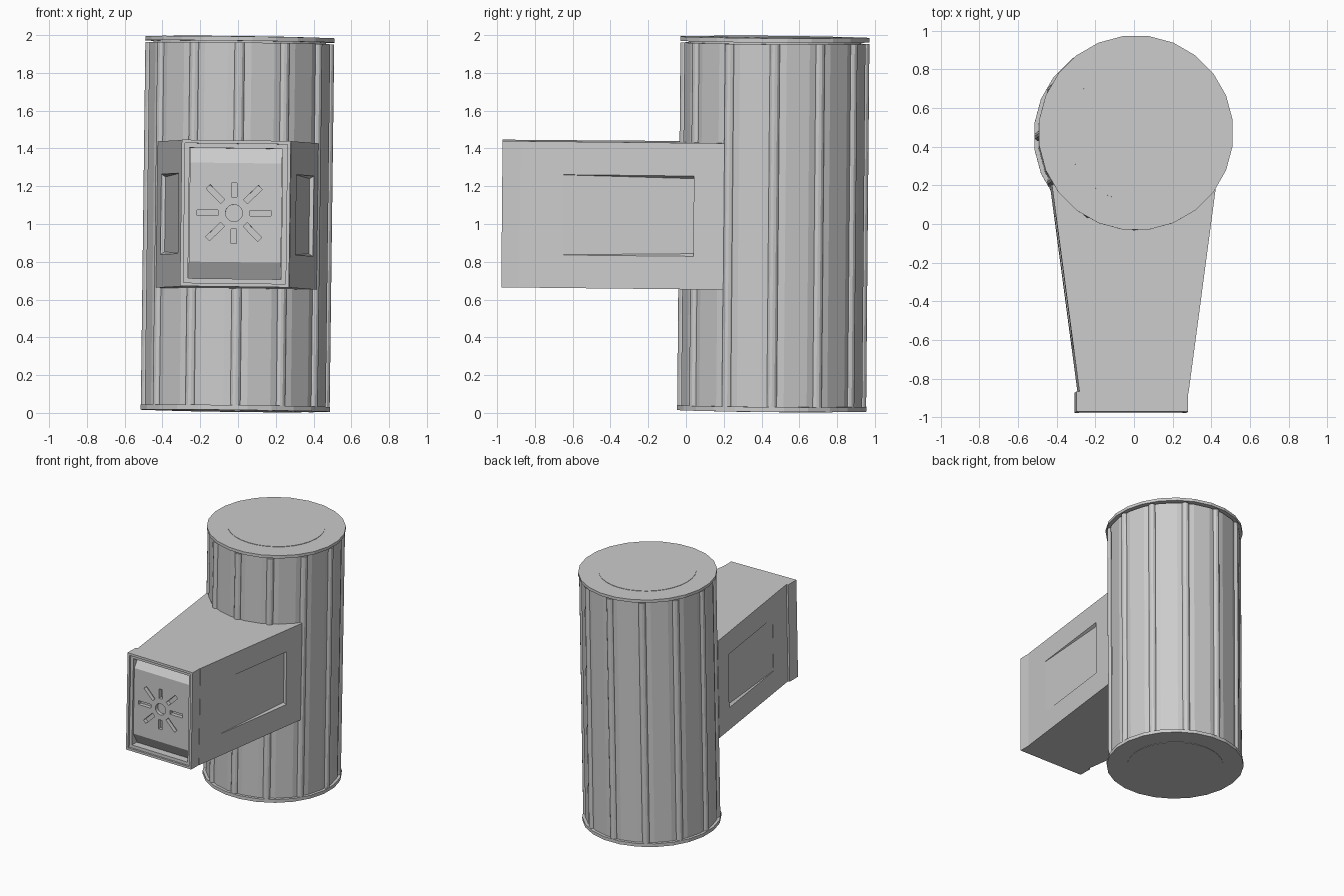
import bpy, bmesh, math
from mathutils import Matrix, Vector

cube = bpy.data.objects.get("Cube")
if cube:
    bpy.data.objects.remove(cube, do_unlink=True)

grey = bpy.data.materials.new("plain_grey")
grey.use_nodes = True
grey.diffuse_color = (0.6, 0.6, 0.6, 1)
grey.node_tree.nodes["Principled BSDF"].inputs["Base Color"].default_value = (0.6, 0.6, 0.6, 1)

# The whole model leans slightly about the middle of the drum
CX, CY = -0.0025, 0.4625
PIVOT = Matrix.Translation((CX, CY, 1))
TILT = PIVOT @ Matrix.Rotation(-0.009, 4, 'X') @ Matrix.Rotation(0.0125, 4, 'Y') @ PIVOT.inverted()


def finish(bm, name, helper=False):
    bmesh.ops.recalc_face_normals(bm, faces=bm.faces)
    bm.transform(TILT)
    mesh = bpy.data.meshes.new(name)
    bm.to_mesh(mesh)
    bm.free()
    mesh.materials.append(grey)
    ob = bpy.data.objects.new(name, mesh)
    bpy.context.collection.objects.link(ob)
    if helper:
        ob.hide_render = True
        ob.hide_set(True)
    return ob


def add_cylinder(bm, x, y, z0, z1, r, sides, turn=0.0):
    m = Matrix.Translation((x, y, (z0 + z1) / 2)) @ Matrix.Rotation(turn, 4, 'Z')
    bmesh.ops.create_cone(bm, cap_ends=True, segments=sides, radius1=r, radius2=r,
                          depth=z1 - z0, matrix=m)


def add_box(bm, lo, hi, m=Matrix()):
    lo, hi = Vector(lo), Vector(hi)
    bmesh.ops.create_cube(bm, size=1, matrix=m @ Matrix.Translation((lo + hi) / 2)
                          @ Matrix.Diagonal((*(hi - lo), 1)))


def add_prism(bm, points, offset):
    face = bm.faces.new([bm.verts.new(p) for p in points])
    out = bmesh.ops.extrude_face_region(bm, geom=[face])
    moved = [v for v in out["geom"] if isinstance(v, bmesh.types.BMVert)]
    bmesh.ops.translate(bm, verts=moved, vec=offset)


def cut(ob, cutter):
    mod = ob.modifiers.new("cut", 'BOOLEAN')
    mod.operation = 'DIFFERENCE'
    mod.solver = 'EXACT'
    mod.object = cutter


# Drum with its narrow neck under the lid
HALF = math.pi / 24
bm = bmesh.new()
add_cylinder(bm, CX, CY, 0.02, 1.957, 0.483, 24, HALF)
finish(bm, "drum")
bm = bmesh.new()
add_cylinder(bm, CX, CY, 1.95, 1.98, 0.46, 24, HALF)
finish(bm, "lid_neck")

# End discs, each with a shallow raised centre
for name, z0, z1, c0, c1 in (("top_lid", 1.966, 1.989, 1.98, 1.992),
                             ("base_plate", 0.011, 0.037, 0.008, 0.02)):
    bm = bmesh.new()
    add_cylinder(bm, CX, CY, z0, z1, 0.505, 24, HALF)
    finish(bm, name)
    bm = bmesh.new()
    add_cylinder(bm, CX, CY, c0, c1, 0.355, 32)
    finish(bm, name + "_centre")

# Rounded ribs down the drum
bm = bmesh.new()
for i in range(12):
    a = i * math.tau / 12
    add_cylinder(bm, CX + 0.472 * math.cos(a), CY + 0.472 * math.sin(a), 0.03, 1.957, 0.028, 12)
finish(bm, "drum_ribs")

# Tapered housing reaching forward from the drum
BX, Z0, Z1 = -0.005, 0.655, 1.43


def half_width(y):
    return 0.425 - (0.2 - y) * 0.133


bm = bmesh.new()
add_prism(bm, [(BX + s * half_width(y), y, Z0) for s, y in
               ((-1, -0.88), (1, -0.88), (1, 0.2), (-1, 0.2))], (0, 0, Z1 - Z0))
housing = finish(bm, "housing")

# Sunken side panels, deeper toward the drum
bm = bmesh.new()
for s in (-1, 1):
    verts = []
    for y, depth, slope in ((-0.65, 0.002, 0.001), (0.04, 0.022, 0.014)):
        for dx, dz in ((-depth, slope), (depth, -slope)):
            for z, up in ((0.83, 1), (1.255, -1)):
                verts.append(bm.verts.new((BX + s * (half_width(y) + dx), y, z + up * dz)))
    bmesh.ops.convex_hull(bm, input=verts)
cut(housing, finish(bm, "side_panel_cutter", True))


# Front frame: an outer rim and a stepped inner rim
def make_frame(name, x0, x1, z0, z1, wall, y0, y1):
    bm = bmesh.new()
    add_box(bm, (x0, y0, z0), (x0 + wall, y1, z1))
    add_box(bm, (x1 - wall, y0, z0), (x1, y1, z1))
    add_box(bm, (x0 + wall, y0, z0), (x1 - wall, y1, z0 + wall))
    add_box(bm, (x0 + wall, y0, z1 - wall), (x1 - wall, y1, z1))
    return finish(bm, name)


FX0, FX1 = -0.303, 0.274
make_frame("front_frame", FX0, FX1, Z0, Z1, 0.018, -0.975, -0.87)
make_frame("inner_frame", FX0 + 0.018, FX1 - 0.018, Z0 + 0.018, Z1 - 0.018, 0.024, -0.96, -0.87)

# Front panel with sloping top and bottom
bm = bmesh.new()
add_prism(bm, [(-0.258, y, z) for y, z in
               ((-0.87, 0.697), (-0.9, 0.697), (-0.95, 0.785), (-0.95, 1.31),
                (-0.9, 1.388), (-0.87, 1.388))], (0.488, 0, 0))
panel = finish(bm, "front_panel")

# Starburst of slots around a round hole
bm = bmesh.new()
centre = Matrix.Translation((-0.022, -0.95, 1.045))
for i in range(8):
    reach = 0.16 if i % 4 == 2 else 0.195
    add_box(bm, (0.085, -0.03, -0.015), (reach, 0.03, 0.015),
            centre @ Matrix.Rotation(i * math.tau / 8, 4, 'Y'))
bmesh.ops.create_cone(bm, cap_ends=True, segments=20, radius1=0.045, radius2=0.045, depth=0.06,
                      matrix=centre @ Matrix.Rotation(math.pi / 2, 4, 'X'))
cut(panel, finish(bm, "slot_cutter", True))
